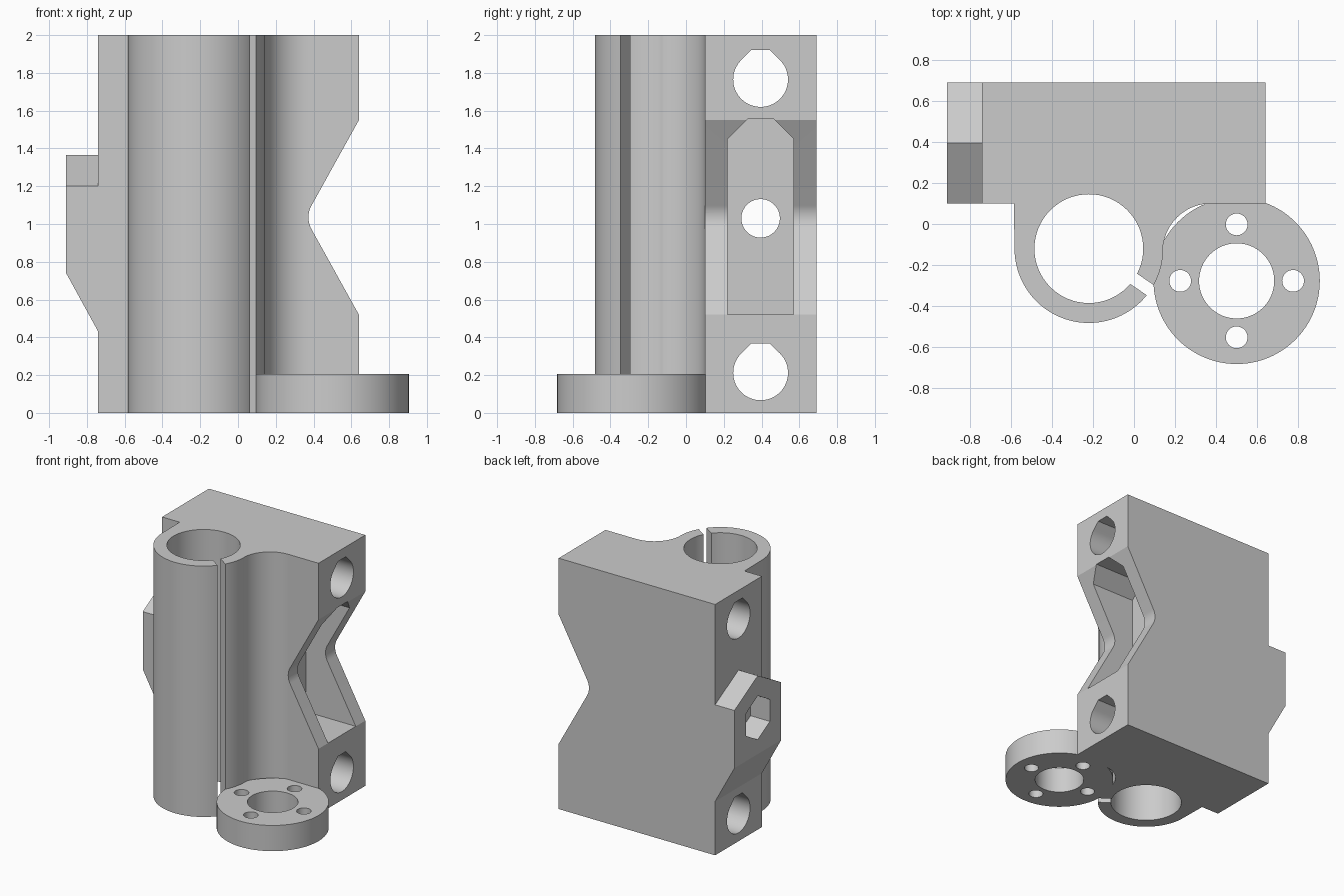
import bpy, bmesh, math
from math import sin, cos, radians

default = bpy.data.objects.get("Cube")
if default:
    bpy.data.objects.remove(default, do_unlink=True)

grey = bpy.data.materials.new("light grey plastic")
grey.use_nodes = True
grey.diffuse_color = (0.6, 0.6, 0.6, 1)
grey.node_tree.nodes["Principled BSDF"].inputs["Base Color"].default_value = (0.6, 0.6, 0.6, 1)


def arc(cx, cy, r, start=0, end=360, steps=64):
    """Points on an arc; a full circle leaves out the repeated last point."""
    count = steps if end - start == 360 else steps + 1
    angles = [radians(start + (end - start) * i / steps) for i in range(count)]
    return [(cx + r * cos(a), cy + r * sin(a)) for a in angles]


def prism(name, pts, axis, low, high):
    """Extrude a 2D outline along the given axis."""
    place = {"x": lambda u, v, d: (d, u, v),
             "y": lambda u, v, d: (u, d, v),
             "z": lambda u, v, d: (u, v, d)}[axis]
    bm = bmesh.new()
    base = bm.faces.new([bm.verts.new(place(u, v, low)) for u, v in pts])
    new = bmesh.ops.extrude_face_region(bm, geom=[base])["geom"]
    verts = [g for g in new if isinstance(g, bmesh.types.BMVert)]
    bmesh.ops.translate(bm, verts=verts, vec=place(0, 0, high - low))
    bmesh.ops.recalc_face_normals(bm, faces=bm.faces)
    mesh = bpy.data.meshes.new(name)
    bm.to_mesh(mesh)
    bm.free()
    mesh.materials.append(grey)
    obj = bpy.data.objects.new(name, mesh)
    bpy.context.collection.objects.link(obj)
    return obj


def combine(target, tool, operation="DIFFERENCE"):
    """Apply a boolean and remove the tool."""
    mod = target.modifiers.new("boolean", "BOOLEAN")
    mod.operation, mod.solver, mod.object = operation, "EXACT", tool
    bpy.context.view_layer.objects.active = target
    bpy.ops.object.modifier_apply(modifier=mod.name)
    bpy.data.objects.remove(tool, do_unlink=True)


def smooth(obj):
    bpy.ops.object.select_all(action="DESELECT")
    obj.select_set(True)
    bpy.context.view_layer.objects.active = obj
    bpy.ops.object.shade_smooth_by_angle(angle=radians(25))


FRONT, BACK, LEFT, RIGHT = 0.10, 0.69, -0.74, 0.64
MID_Y, NUT_Z = 0.395, 1.03
BORE_X, BORE_Y = -0.22, -0.12

# Carriage body: block, round clamp and concave fillet in one plan outline
plan = [(LEFT, BACK), (LEFT, FRONT), (-0.585, FRONT)]
plan += arc(BORE_X, BORE_Y, 0.362, 180, 358, 60)
plan += arc(0.375, -0.135, 0.235, 178, 90, 28)
plan += [(RIGHT, FRONT), (RIGHT, BACK)]
body = prism("carriage_body", plan, "z", 0, 2)

# Nut lug with a gabled top and a sloping underside
lug = prism("nut_lug", [(FRONT, 0.3), (BACK, 0.3), (BACK, 1.20),
                        (MID_Y, 1.365), (FRONT, 1.20)], "x", -0.91, -0.6)
combine(lug, prism("lug_slope", [(-1.08, 0.43), (-0.91, 0.74), (-0.74, 0.43),
                                 (-0.5, 0.0), (-1.08, 0.0)], "y", 0, 0.8))
combine(body, lug, "UNION")

# Clamp bore and radial slit
combine(body, prism("bore", arc(BORE_X, BORE_Y, 0.265), "z", -0.1, 2.1))
t = radians(-34)
slit = [(BORE_X + r * cos(t) - w * sin(t), BORE_Y + r * sin(t) + w * cos(t))
        for r, w in ((0.15, -0.03), (0.5, -0.03), (0.5, 0.03), (0.15, 0.03))]
combine(body, prism("slit", slit, "z", -0.1, 2.1))

# Rounded V notch on the side
notch = [(0.9, 0.07), (RIGHT, 0.52)]
notch += arc(0.503, 1.035, 0.13, 210, 150, 12)[::1]
notch += [(RIGHT, 1.55), (0.9, 2.0)]
combine(body, prism("notch", notch, "y", 0, 0.8))

# Pocket with a chamfered roof inside the notch
pocket = [(0.22, 0.52), (0.57, 0.52), (0.57, 1.45),
          (0.465, 1.555), (0.325, 1.555), (0.22, 1.45)]
combine(body, prism("pocket", pocket, "x", 0.2, 0.8))

# Flat-topped teardrop rod holes through the block
for z in (0.212, 1.765):
    r = 0.145
    hole = arc(MID_Y, z, r, 135, 405, 48)
    hole += [(MID_Y + 0.05, z + 0.155), (MID_Y - 0.05, z + 0.155)]
    combine(body, prism("rod_hole", hole, "x", -1, 1))

# Hexagonal nut trap and its screw hole
combine(body, prism("nut_trap", arc(MID_Y, NUT_Z, 0.175, 30, 390, 6), "x", -1, -0.74))
combine(body, prism("screw_hole", arc(MID_Y, NUT_Z, 0.102, steps=40), "x", -1, 0.5))
smooth(body)

# Round mounting flange with centre hole and four bolt holes
FX, FY = 0.50, -0.277
flange = prism("mounting_flange", arc(FX, FY, 0.405, steps=96), "z", 0, 0.205)
combine(flange, prism("centre_hole", arc(FX, FY, 0.183), "z", -0.1, 0.4))
for x, y in arc(FX, FY, 0.275, steps=4):
    combine(flange, prism("bolt_hole", arc(x, y, 0.053, steps=32), "z", -0.1, 0.4))
smooth(flange)
